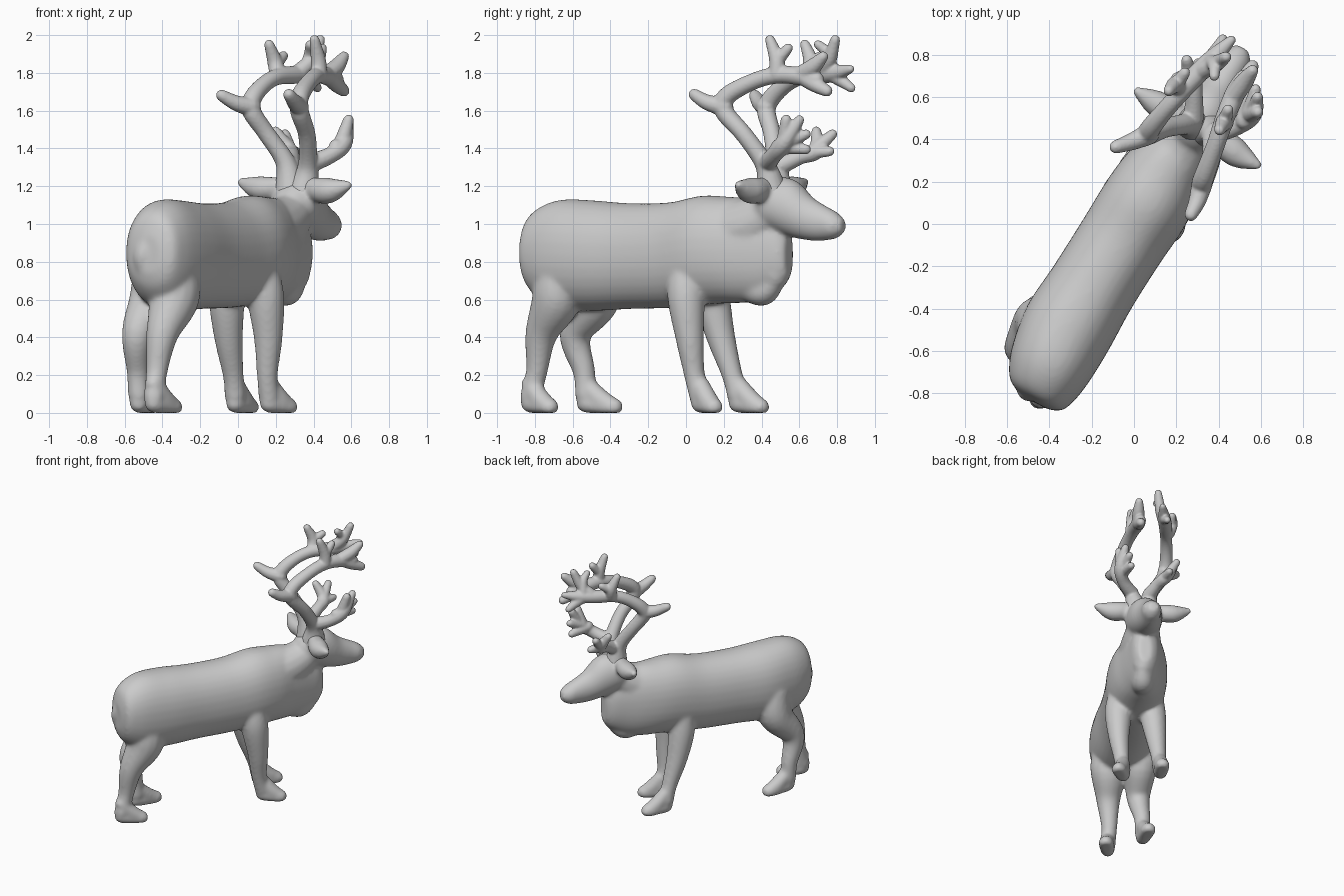
import bpy, bmesh, math
from mathutils import Vector

C, S = math.cos(math.radians(30)), math.sin(math.radians(30))


def world(s, t, z):
    """Animal frame (s forward, t to its right) to world frame."""
    return Vector((S * s + C * t, C * s - S * t, z))


def spline(rows, steps):
    """Catmull-Rom interpolation of tuples."""
    out = []
    n = len(rows)
    for i in range(n - 1):
        a, b, c, d = (rows[max(i - 1, 0)], rows[i], rows[i + 1], rows[min(i + 2, n - 1)])
        for k in range(steps):
            u = k / steps
            out.append([0.5 * (2 * q + (r - p) * u + (2 * p - 5 * q + 4 * r - w) * u * u
                               + (3 * q - p - 3 * r + w) * u ** 3)
                        for p, q, r, w in zip(a, b, c, d)])
    out.append(list(rows[-1]))
    return out


def skin(bm, rings):
    """Close a list of vertex-position rings into a solid."""
    vs = [[bm.verts.new(p) for p in ring] for ring in rings]
    n = len(vs[0])
    for a, b in zip(vs, vs[1:]):
        for i in range(n):
            bm.faces.new((a[i], a[(i + 1) % n], b[(i + 1) % n], b[i]))
    bm.faces.new(vs[0][::-1])
    bm.faces.new(vs[-1])


def tube(bm, rows, steps=6, sides=16, fat=1.0):
    """Round-ended tube through rows of (x, y, z, radius)."""
    pts = [(Vector(r[:3]), max(r[3] * fat, 0.008)) for r in spline(rows, steps)]
    d0 = (pts[0][0] - pts[1][0]).normalized()
    d1 = (pts[-1][0] - pts[-2][0]).normalized()
    (p0, r0), (p1, r1) = pts[0], pts[-1]
    pts = ([(p0 + d0 * r0 * .95, r0 * .35), (p0 + d0 * r0 * .6, r0 * .8)] + pts +
           [(p1 + d1 * r1 * .6, r1 * .8), (p1 + d1 * r1 * .95, r1 * .35)])
    rings, u = [], None
    for i, (p, r) in enumerate(pts):
        tan = (pts[min(i + 1, len(pts) - 1)][0] - pts[max(i - 1, 0)][0]).normalized()
        u = tan.orthogonal() if u is None else u - tan * u.dot(tan)
        u.normalize()
        v = tan.cross(u)
        rings.append([p + (u * math.cos(a) + v * math.sin(a)) * r
                      for a in (2 * math.pi * k / sides for k in range(sides))])
    skin(bm, rings)


def barrel(bm, rows, power=0.92, sides=32):
    """Upright sections given as (s, t, z low, z high, half width)."""
    rings = []
    for s, t, lo, hi, w in spline(rows, 5):
        ring = []
        for k in range(sides):
            a = 2 * math.pi * k / sides
            c, q = math.cos(a), math.sin(a)
            c = math.copysign(abs(c) ** power, c)
            q = math.copysign(abs(q) ** power, q)
            ring.append(world(s, t + w * c, (lo + hi) / 2 + (hi - lo) / 2 * q))
        rings.append(ring)
    skin(bm, rings)


def finish(bm, name, voxel, smooth):
    """Fuse the overlapping solids into one smooth surface."""
    bmesh.ops.recalc_face_normals(bm, faces=bm.faces[:])
    for v in bm.verts:
        v.co.z = max(v.co.z, 0)
    me = bpy.data.meshes.new(name)
    bm.to_mesh(me)
    bm.free()
    ob = bpy.data.objects.new(name, me)
    bpy.context.collection.objects.link(ob)
    m = ob.modifiers.new("fuse", 'REMESH')
    m.mode, m.voxel_size, m.use_smooth_shade = 'VOXEL', voxel, True
    m = ob.modifiers.new("soften", 'SMOOTH')
    m.factor, m.iterations = 0.5, smooth


bm = bmesh.new()
# torso
barrel(bm, [(-.965, .01, .74, .94, .07), (-.935, .005, .66, 1.04, .14), (-.86, -.005, .585, 1.10, .18),
            (-.75, -.015, .55, 1.13, .205), (-.58, -.025, .54, 1.125, .22), (-.35, -.02, .55, 1.11, .21),
            (-.1, -.01, .555, 1.115, .21), (.1, 0, .57, 1.15, .215), (.25, .0, .58, 1.145, .20),
            (.38, .0, .585, 1.135, .165), (.5, .01, .61, 1.10, .125), (.6, .02, .67, 1.04, .09),
            (.645, .03, .72, .94, .05)])
# neck
tube(bm, [(*world(.25, .01, .95), .165), (*world(.42, .02, 1.0), .145), (*world(.57, .03, 1.08), .11)])
# mane and brisket
tube(bm, [(*world(.57, .03, .86), .075), (*world(.565, .03, .73), .075)])
tube(bm, [(*world(.40, .01, .67), .085), (*world(.48, .02, .645), .08), (*world(.54, .03, .68), .065)])
# head
barrel(bm, [(.45, .03, 1.06, 1.17, .07), (.52, .03, .98, 1.23, .125), (.6, .03, .95, 1.25, .13),
            (.69, .03, .925, 1.225, .115), (.78, .03, .912, 1.145, .09), (.86, .03, .912, 1.10, .075),
            (.93, .03, .922, 1.065, .068), (.98, .03, .955, 1.025, .035)], 1)
# tail
tube(bm, [(*world(-.90, -.02, .92), .06), (*world(-.93, -.04, .83), .055), (*world(-.92, -.05, .75), .04)])
# ears
tube(bm, [(.38, .42, 1.20, .05), (.44, .37, 1.178, .07), (.50, .325, 1.18, .065), (.58, .28, 1.205, .028)])
tube(bm, [(.22, .50, 1.20, .05), (.15, .545, 1.188, .065), (.09, .58, 1.195, .06), (.02, .625, 1.22, .028)])
# legs, hip to ankle then ankle to toe
LEGS = [
    ([(-.34, -.68, .82, .11), (-.335, -.68, .62, .135), (-.40, -.765, .42, .087), (-.43, -.79, .22, .058),
      (-.445, -.825, .08, .056)], (-.345, -.725)),
    ([(-.44, -.48, .80, .11), (-.45, -.47, .61, .125), (-.53, -.585, .42, .087), (-.53, -.54, .22, .06),
      (-.525, -.53, .09, .058)], (-.46, -.385)),
    ([(.12, .0, .78, .085), (.145, .0, .62, .10), (.16, .02, .40, .077), (.155, .045, .20, .056),
      (.165, .075, .08, .056)], (.265, .145)),
    ([(-.06, .12, .78, .085), (-.06, .14, .60, .095), (-.05, .185, .40, .077), (-.025, .245, .20, .056),
      (-.015, .275, .09, .058)], (.06, .39)),
]
for path, toe in LEGS:
    tube(bm, path)
    ax, ay = path[-1][:2]
    mx, my = (ax + toe[0]) / 2, (ay + toe[1]) / 2
    tube(bm, [(ax, ay, .15, .05), (mx, my, .075, .056), (*toe, .028, .05)])
    tube(bm, [(ax, ay, .05, .052), (mx, my, .04, .054), (*toe, .03, .054)])
finish(bm, "reindeer_body", 0.011, 18)


def antler(name, beam, tines):
    bm = bmesh.new()
    tube(bm, beam, fat=1.16)
    for t in tines:
        tube(bm, t, sides=12, fat=1.24)
    finish(bm, name, 0.0075, 6)


# right antler: beam, back tine, top fork, end fork, brow fan
antler("right_antler",
       [(.35, .45, 1.18, .075), (.37, .42, 1.31, .046), (.365, .31, 1.47, .04), (.325, .20, 1.60, .043),
        (.33, .22, 1.68, .042), (.385, .37, 1.76, .038), (.43, .50, 1.79, .04), (.48, .62, 1.78, .042),
        (.52, .69, 1.765, .036)],
       [[(.325, .20, 1.62, .042), (.30, .11, 1.645, .034), (.27, .045, 1.685, .026)],
        [(.43, .48, 1.79, .035), (.425, .48, 1.87, .033), (.405, .445, 1.975, .022)],
        [(.425, .48, 1.86, .03), (.445, .54, 1.93, .022)],
        [(.47, .60, 1.79, .036), (.52, .67, 1.83, .036), (.56, .725, 1.885, .024)],
        [(.47, .60, 1.79, .036), (.52, .68, 1.74, .034), (.56, .745, 1.705, .026)],
        [(.38, .43, 1.32, .042), (.49, .465, 1.365, .036), (.56, .52, 1.43, .038), (.585, .60, 1.55, .022)],
        [(.55, .52, 1.43, .036), (.585, .53, 1.55, .024)],
        [(.54, .51, 1.42, .034), (.575, .635, 1.475, .022)],
        [(.52, .49, 1.41, .034), (.56, .635, 1.395, .022)]])
# left antler
antler("left_antler",
       [(.28, .48, 1.18, .075), (.25, .475, 1.33, .046), (.15, .455, 1.48, .04), (.07, .425, 1.60, .043),
        (.08, .455, 1.67, .042), (.14, .53, 1.74, .038), (.21, .61, 1.78, .038), (.30, .71, 1.79, .042),
        (.38, .79, 1.80, .038), (.46, .87, 1.82, .02)],
       [[(.07, .425, 1.62, .042), (-.01, .39, 1.64, .034), (-.085, .365, 1.68, .026)],
        [(.21, .64, 1.79, .035), (.195, .66, 1.86, .033), (.165, .63, 1.95, .022)],
        [(.20, .66, 1.85, .03), (.24, .715, 1.89, .022)],
        [(.33, .73, 1.81, .036), (.39, .76, 1.87, .032), (.435, .79, 1.975, .022)],
        [(.36, .77, 1.80, .034), (.38, .75, 1.90, .026), (.38, .70, 1.95, .02)],
        [(.35, .76, 1.80, .034), (.39, .82, 1.76, .028), (.42, .875, 1.72, .02)],
        [(.28, .50, 1.31, .042), (.285, .60, 1.355, .034), (.27, .69, 1.39, .036), (.20, .69, 1.49, .022)],
        [(.27, .68, 1.39, .034), (.25, .775, 1.475, .022)],
        [(.275, .66, 1.38, .032), (.305, .76, 1.385, .022)]])
